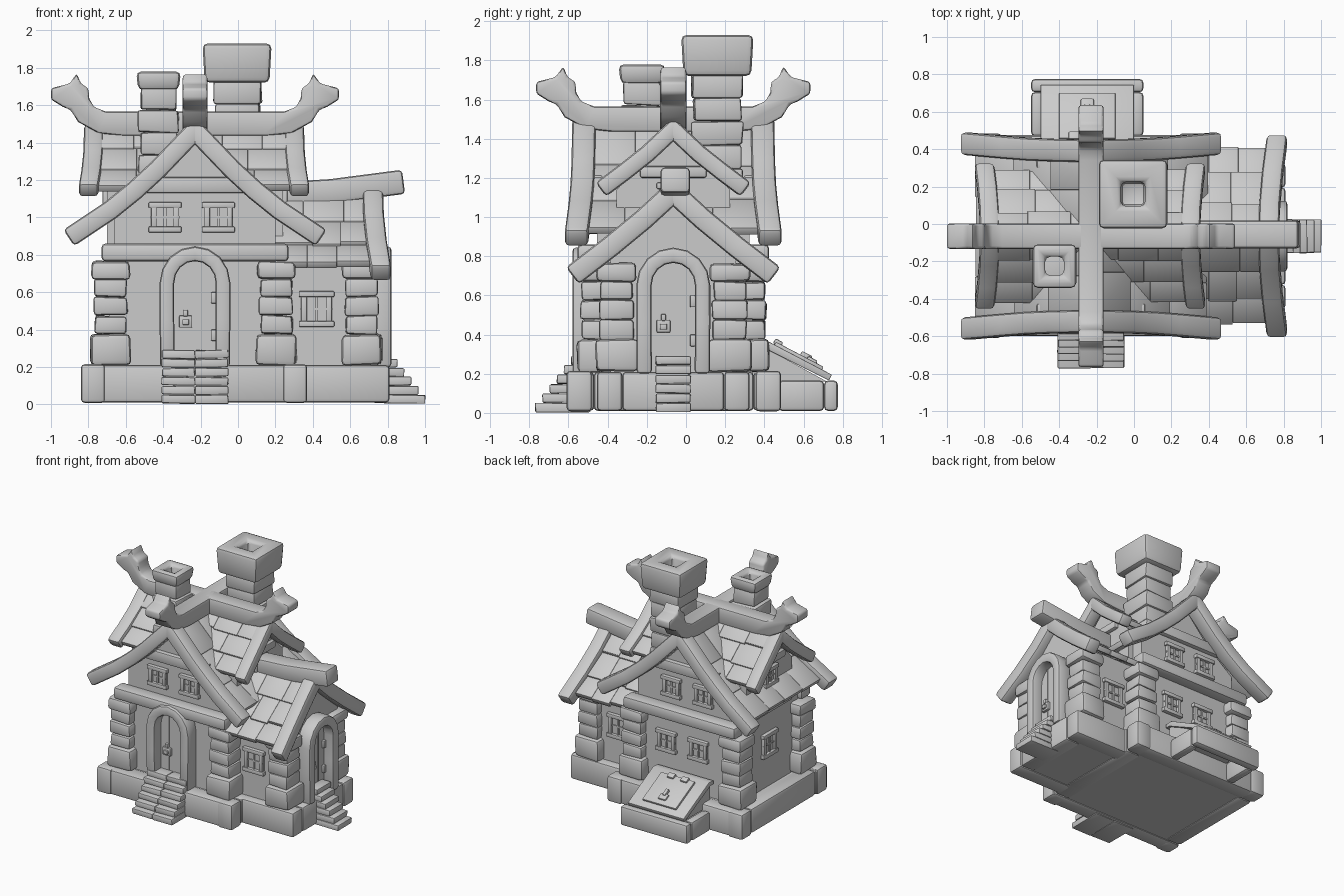
import bpy, bmesh, math, random
from mathutils import Vector, Matrix

if "Cube" in bpy.data.objects:
    bpy.data.objects.remove(bpy.data.objects["Cube"])

random.seed(4)
stone = bpy.data.materials.new("light_grey")
stone.diffuse_color = (0.6, 0.6, 0.6, 1)
stone.use_nodes = True
stone.node_tree.nodes["Principled BSDF"].inputs["Base Color"].default_value = stone.diffuse_color
CX, CY = -0.23, -0.065            # centre of the main house
I4 = Matrix.Identity(4)


def finish(name, bm, bevel=0.0, M=I4, jitter=0.0):
    for v in bm.verts:
        v.co += Vector([random.uniform(-jitter, jitter) for _ in range(3)])
    bmesh.ops.recalc_face_normals(bm, faces=bm.faces)
    if bevel:
        es = [e for e in bm.edges if e.calc_face_angle(0) > 0.6]
        bmesh.ops.bevel(bm, geom=es, offset=bevel, segments=2, profile=0.5, affect='EDGES', clamp_overlap=True)
    bm.transform(M)
    bmesh.ops.recalc_face_normals(bm, faces=bm.faces)
    me = bpy.data.meshes.new(name)
    bm.to_mesh(me)
    bm.free()
    me.materials.append(stone)
    ob = bpy.data.objects.new(name, me)
    bpy.context.collection.objects.link(ob)
    bpy.ops.object.select_all(action='DESELECT')
    ob.select_set(True)
    bpy.context.view_layer.objects.active = ob
    bpy.ops.object.shade_smooth_by_angle(angle=math.radians(40))
    return ob


def box(name, x, y, z, bevel=0.015, M=I4, jitter=0.0):
    bm = bmesh.new()
    bmesh.ops.create_cube(bm, size=1)
    for v in bm.verts:
        v.co = Vector([(a + b) / 2 + c * (b - a) for (a, b), c in zip((x, y, z), v.co)])
    return finish(name, bm, bevel, M, jitter)


def prism(name, pts, d0, d1, bevel=0.0, M=I4):
    """Outline in local x/z, extruded along local y."""
    bm = bmesh.new()
    f = bm.faces.new([bm.verts.new((u, d0, z)) for u, z in pts])
    r = bmesh.ops.extrude_face_region(bm, geom=[f])
    for v in r['geom']:
        if isinstance(v, bmesh.types.BMVert):
            v.co.y = d1
    return finish(name, bm, bevel, M)


def sweep(name, pts, thick, width, bevel=0.02, M=I4):
    """Square beam along (x, y, z) points; thick in the x/z plane, width along y."""
    bm, rings = bmesh.new(), []
    P = [Vector(p) for p in pts]
    for i, p in enumerate(P):
        t = P[min(i + 1, len(P) - 1)] - P[max(i - 1, 0)]
        n = Vector((-t.z, 0, t.x)).normalized() * thick / 2
        w = Vector((0, width / 2, 0))
        rings.append([bm.verts.new(q) for q in (p + n + w, p + n - w, p - n - w, p - n + w)])
    for a, b in zip(rings, rings[1:]):
        for k in range(4):
            bm.faces.new((a[k], a[(k + 1) % 4], b[(k + 1) % 4], b[k]))
    bm.faces.new(rings[0])
    bm.faces.new(rings[-1][::-1])
    return finish(name, bm, bevel, M)


def at(x, y, deg):
    """Local frame: -y points outward; deg 0 front, 90 right, 180 back, 270 left."""
    return Matrix.Translation((x, y, 0)) @ Matrix.Rotation(math.radians(deg), 4, 'Z')


# --- plinths: stone rings round a raised floor
def plinth(name, x0, x1, y0, y1, h, floor=True, t=0.13):
    for s, x, y in (("front", (x0, x1), (y0, y0 + t)), ("back", (x0, x1), (y1 - t, y1)),
                    ("left", (x0, x0 + t), (y0 + t, y1 - t)), ("right", (x1 - t, x1), (y0 + t, y1 - t))):
        box(f"{name}_{s}", x, y, (0.01, h), 0.02)
    if floor:
        box(name + "_floor", (x0 + .1, x1 - .1), (y0 + .1, y1 - .1), (0.02, h - 0.005), 0)


plinth("main_plinth", -0.83, 0.36, -0.60, 0.475, 0.21)
plinth("wing_plinth", 0.24, 0.81, -0.455, 0.325, 0.21)
plinth("cellar_plinth", -0.55, 0.05, 0.40, 0.775, 0.165, False, 0.07)
for sy in (-0.61, 0.355):
    for sx in (-0.84, 0.24):
        box("corner_stone", (sx, sx + .13), (sy, sy + .13), (0.008, 0.215), 0.02)

# --- walls with gables
box("main_walls", (-0.69, 0.23), (-0.47, 0.34), (0.2, 0.82), 0)
prism("main_gable_walls", [(-.43, .78), (.43, .78), (.43, 1.02), (.2, 1.2), (0, 1.42), (-.2, 1.2), (-.43, 1.02)],
      -0.39, 0.39, 0, at(CX, CY, 0))
prism("side_gable_walls", [(-.29, .8), (.29, .8), (.29, 1.14), (0, 1.42), (-.29, 1.14)], -0.47, 0.47, 0, at(CX, CY, 90))
prism("wing_walls", [(-.32, .2), (.32, .2), (.32, .81), (0, 1.1), (-.32, .81)], -0.71, -0.2, 0, at(0, CY, 90))


# --- stacked corner pillars
def pillar(cx, cy):
    zs = [0.21, 0.375, 0.475, 0.575, 0.67, 0.765]
    for i, (a, b) in enumerate(zip(zs, zs[1:])):
        r = (0.108, 0.085, 0.09, 0.085, 0.102)[i]
        box("pillar_stone", (cx - r, cx + r), (cy - r, cy + r), (a, b), 0.025 if i in (0, 4) else 0.016, jitter=0.006)


for x in (-0.68, 0.205):
    for y in (-0.45, 0.32):
        pillar(x, y)
for y in (-0.355, 0.225):
    pillar(0.66, y)

# --- wall beams
for s in (0, 180):
    M = at(CX, CY, s)
    box("floor_beam", (-.5, .5), (-.49, -.37), (.765, .86), 0.022, M)
    box("collar_beam", (-.29, .29), (-.425, -.36), (1.13, 1.215), 0.012, M)
for s in (90, 270):
    box("side_collar_beam", (-.17, .17), (-.50, -.44), (1.2, 1.26), 0.012, at(CX, CY, s))


# --- roofs: three overlapping rows of rough boards on each slope
def roof(name, prof, d0, d1, M, n=4):
    for side in (1, -1):
        for i, (a, b) in enumerate(zip(prof, prof[1:])):
            cuts = [d0 + (d1 - d0) * (k + (random.uniform(-.2, .2) if 0 < k < n else 0)) / n for k in range(n + 1)]
            for c0, c1 in zip(cuts, cuts[1:]):
                k = 1.0 + random.uniform(0.02, 0.14)
                e = (a[0] + (b[0] - a[0]) * k, a[1] + (b[1] - a[1]) * k + 0.018)
                t = 0.035
                prism(name, [(side * a[0], a[1]), (side * e[0], e[1]), (side * (e[0] - .02), e[1] - t),
                             (side * max(a[0] - .02, 0), a[1] - t)], c0, c1, 0.004, M)


ROOF = [(0, 1.49), (.2, 1.275), (.4, 1.095), (.6, .945)]
roof("main_roof_board", ROOF, -0.44, 0.44, at(CX, CY, 0))
roof("side_roof_board", [(0, 1.49), (.12, 1.37), (.24, 1.255), (.345, 1.165)], -0.54, 0.54, at(CX, CY, 90), 5)
roof("wing_roof_board", [(0, 1.14), (.17, .985), (.33, .855), (.46, .755)], -0.71, -0.2, at(0, CY, 90), 3)


# --- curved bargeboards
def barges(name, pts, thick, width, M):
    for s in (1, -1):
        sweep(name, [(s * u, -d, z) for u, d, z in pts], thick, width, 0.022, M)


for s in (0, 180):
    barges("main_bargeboard", [(-.03, .455, 1.495), (.2, .46, 1.255), (.32, .465, 1.145), (.45, .475, 1.04),
                               (.675, .495, .89)], 0.105, 0.12, at(CX, CY, s))
for s in (90, 270):
    barges("side_bargeboard", [(-.03, .535, 1.475), (.13, .54, 1.325), (.25, .55, 1.23), (.37, .565, 1.14)],
           0.09, 0.105, at(CX - .005, CY, s))
barges("wing_bargeboard", [(-.03, .72, 1.155), (.15, .725, .99), (.32, .74, .85), (.515, .765, .7)],
       0.11, 0.11, at(0, CY, 90))

# --- ridge beams ending in carved animal heads
HALF = [(.40, 1.565), (.465, 1.59), (.49, 1.635), (.495, 1.69), (.535, 1.715), (.557, 1.77), (.595, 1.715), (.695, 1.69),
        (.695, 1.63), (.63, 1.59), (.59, 1.575), (.55, 1.51), (.44, 1.45), (.3, 1.435)]
for name, ext, deg in (("front_back_ridge", 0.005, 90), ("side_ridge", 0.075, 0)):
    h = [(u + ext, z) for u, z in HALF]
    prism(name, h + [(-u, z) for u, z in reversed(h)], -0.068, 0.068, 0.015, at(CX, CY, deg))
sweep("wing_ridge", [(.1, 0, 1.115), (.5, 0, 1.14), (.885, 0, 1.19)], 0.13, 0.15, 0.02, at(0, CY + .01, 0))


# --- chimneys with open caps
def chimney(cx, cy, r, z0, z1, cap, ztop, hole, courses):
    for i in range(courses):
        h = (z1 - z0) / courses
        q = r + (0.006 if i % 2 else -0.004)
        box("chimney_stone", (cx - q, cx + q), (cy - q, cy + q), (z0 + i * h, z0 + (i + 1) * h), 0.014, jitter=0.006)
    bm = bmesh.new()
    loops = [[bm.verts.new((cx + w * sx, cy + w * sy, z)) for sx, sy in ((-1, -1), (1, -1), (1, 1), (-1, 1))]
             for w, z in ((cap - .012, z1 - .01), (cap, ztop), (hole, ztop), (hole, ztop - .12))]
    bm.faces.new(loops[0])
    bm.faces.new(loops[-1])
    for a, b in zip(loops, loops[1:]):
        for k in range(4):
            bm.faces.new((a[k], a[(k + 1) % 4], b[(k + 1) % 4], b[k]))
    finish("chimney_cap", bm, 0.028)


chimney(-0.005, 0.16, 0.125, 1.0, 1.73, 0.185, 1.93, 0.065, 6)
chimney(-0.425, -0.225, 0.1, 1.1, 1.69, 0.12, 1.78, 0.05, 5)


# --- windows
def window(u, z, M, w=0.085, h=0.08):
    box("window_pane", (u - w, u + w), (-.006, .02), (z - h, z + h), 0, M)
    for s in (-1, 1):
        box("window_rail", (u - w - .01, u + w + .01), (-.03, .01), (z + s * h - .016, z + s * h + .016), 0.006, M)
        box("window_post", (u + s * (w - .018) - .015, u + s * (w - .018) + .015), (-.024, .01), (z - h, z + h), 0.005, M)
    box("window_mullion", (u - .007, u + .007), (-.016, .01), (z - h, z + h), 0, M)
    box("window_crossbar", (u - w, u + w), (-.014, .01), (z - .006, z + .006), 0, M)


for u in (-.16, .125):
    window(u, 1.0, at(CX, CY - .39, 0), 0.078, 0.065)
    window(-u, 1.0, at(CX, CY + .39, 180), 0.078, 0.065)
    window(u, .56, at(CX, 0.34, 180), 0.08, 0.07)
window(0, .55, at(-0.69, CY, 270))
for s in (90, 270):
    window(0, 1.1, at(CX + .47 * (1 if s == 90 else -1), CY, s), 0.075, 0.06)
window(0.42, .51, at(0, CY - .32, 0))
window(-0.42, .51, at(0, CY + .32, 180))


# --- arched doors with stone surround, hardware and steps
def door(M, reach):
    arch = [(-.148, .2), (-.15, .45), (-.15, .65)]
    arch += [(-.15 * math.cos(a), .65 + .155 * math.sin(a)) for a in [math.pi * k / 8 for k in range(1, 8)]]
    arch += [(.15, .65), (.15, .45), (.148, .2)]
    sweep("door_arch", [(u, -.05, z) for u, z in arch], 0.078, 0.12, 0.018, M)
    prism("door_panel", arch, -.025, .01, 0, M)
    for u in (-.04, .035):
        box("door_seam", (u - .003, u + .003), (-.03, 0), (.25, .78), 0, M)
    box("lock_plate", (-.085, -.015), (-.045, 0), (.41, .475), 0.006, M)
    box("lock_ring", (-.068, -.032), (-.06, -.03), (.425, .455), 0.005, M)
    box("lock_hasp", (-.062, -.038), (-.05, 0), (.47, .505), 0.005, M)
    for z in (.37, .57):
        box("door_hinge", (.085, .115), (-.045, 0), (z - .03, z + .03), 0.006, M)
    for i in range(6):
        out = reach - .037 * i
        top = .05 + .048 * i
        for a, b in ((-.178, 0), (0, .178)) if reach > .295 else ((-.09, .09),):
            box("step_stone", (a, b), (-out, -.02), (top - .045, top), 0.007, M, 0.003)


door(at(CX, -0.47, 0), 0.30)
door(at(0.71, CY, 90), 0.29)

# --- cellar hatch on the back
HM = at(-0.25, 0, 90)
prism("cellar_hatch", [(.36, .36), (.42, .365), (.745, .195), (.73, .165), (.4, .33), (.36, .33)], -.25, .25, 0.005, HM)
prism("cellar_cheeks", [(.38, .16), (.72, .16), (.40, .335), (.38, .335)], -.23, .23, 0, HM)
T = Matrix.Translation((-0.25, .585, .28)) @ Matrix.Rotation(math.atan2(-.17, .325), 4, 'X')
box("hatch_door", (-.15, .15), (-.15, .125), (-.01, .015), 0.005, T)
for u in (-.07, .05):
    box("hatch_hinge", (u - .03, u + .03), (-.16, -.115), (0, .03), 0.008, T)
box("hatch_lock", (-.035, .035), (.03, .085), (0, .028), 0.008, T)
box("hatch_hasp", (-.014, .014), (-.01, .05), (0, .036), 0.006, T)
